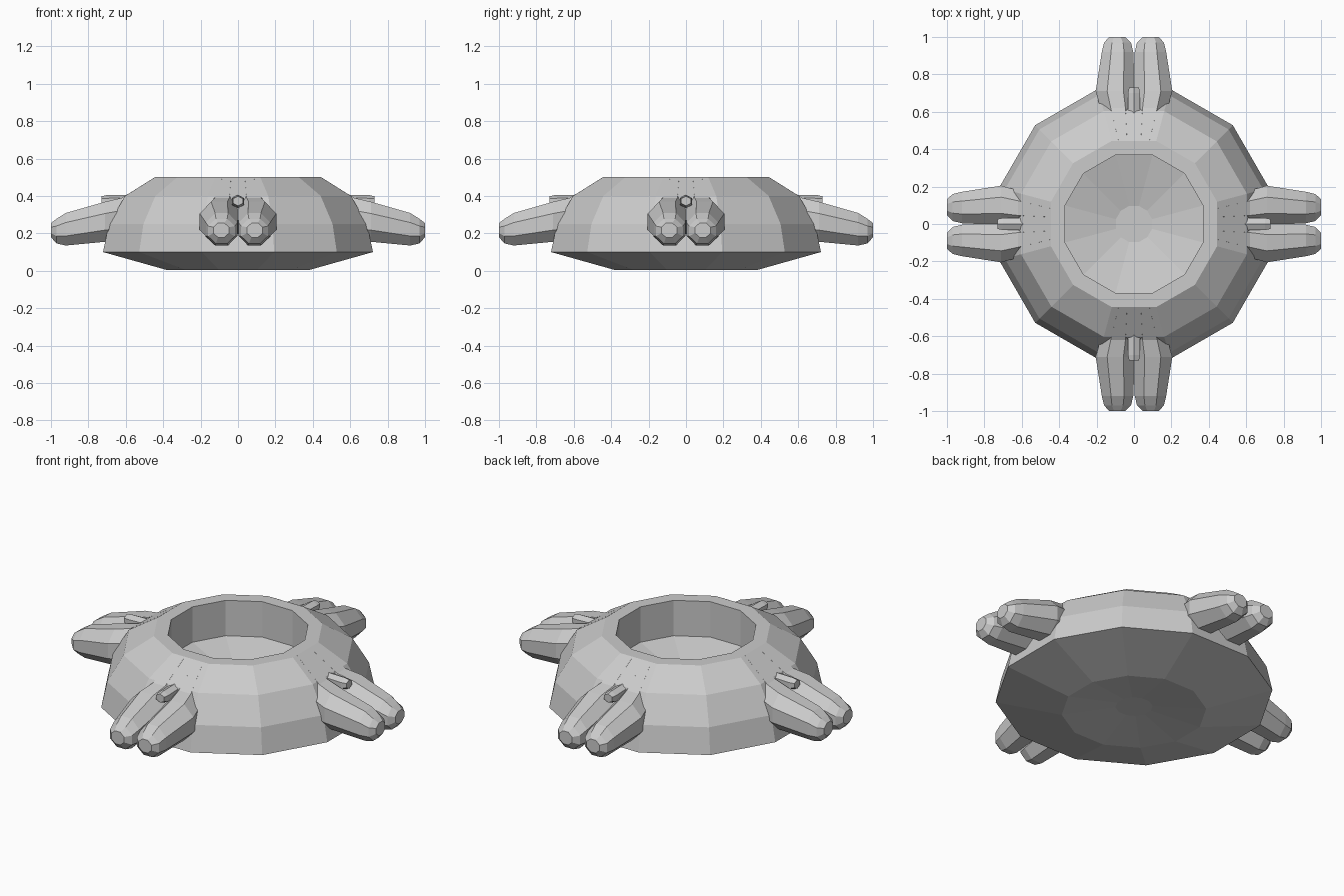
import bpy, bmesh
from math import cos, sin, pi
from mathutils import Matrix

if "Cube" in bpy.data.objects:
    bpy.data.objects.remove(bpy.data.objects["Cube"])


def loft(bm, rings, cap_start=True, cap_end=True):
    """Skin a list of equal-length point rings."""
    vs = [[bm.verts.new(p) for p in r] for r in rings]
    n = len(vs[0])
    for a, b in zip(vs, vs[1:]):
        for i in range(n):
            j = (i + 1) % n
            bm.faces.new((a[i], a[j], b[j], b[i]))
    if cap_start:
        bm.faces.new(vs[0])
    if cap_end:
        bm.faces.new(vs[-1])


def finish(bm, name, turn=0.0):
    bmesh.ops.recalc_face_normals(bm, faces=bm.faces)
    if turn:
        bm.transform(Matrix.Rotation(turn, 4, 'Z'))
    me = bpy.data.meshes.new(name)
    bm.to_mesh(me)
    bm.free()
    ob = bpy.data.objects.new(name, me)
    bpy.context.collection.objects.link(ob)
    return ob


def section(x, cy, cz, hy, hz, n=8):
    """Flat-sided polygon across the x axis with given half sizes."""
    k = 1 / cos(pi / n)
    return [(x, cy + k * hy * cos(2 * pi * (i + .5) / n),
             cz + k * hz * sin(2 * pi * (i + .5) / n)) for i in range(n)]


# Twelve-sided bowl body: underside, outer wall, rim, well, dished floor
profile = [(.1, .035), (.39, .003), (.747, .1), (.715, .25), (.625, .4),
           (.46, .5), (.382, .5), (.382, .29), (.1, .22)]
bm = bmesh.new()
loft(bm, [[(r * cos(pi / 6 * (i + .5)), r * sin(pi / 6 * (i + .5)), z)
           for i in range(12)] for r, z in profile])
finish(bm, "bowl_body")

# Two-toed feet with a small spur on top, one on each side
toe = [(.445, .06, .39, .055, .11), (.62, .085, .275, .095, .115),
       (.71, .1, .262, .105, .107), (.92, .088, .222, .084, .087),
       (.97, .088, .212, .072, .066), (1.0, .09, .217, .042, .038)]
spur = [(.56, 0, .395, .018, .012), (.60, 0, .375, .033, .027),
        (.70, 0, .37, .033, .03), (.73, 0, .373, .026, .022)]
for k, side in enumerate(("right", "back", "left", "front")):
    bm = bmesh.new()
    for s in (1, -1):
        loft(bm, [[(x, s * y, z) for x, y, z in section(*t)] for t in toe])
    finish(bm, side + "_foot", k * pi / 2)
    bm = bmesh.new()
    loft(bm, [section(*t, n=6) for t in spur])
    finish(bm, side + "_spur", k * pi / 2)
